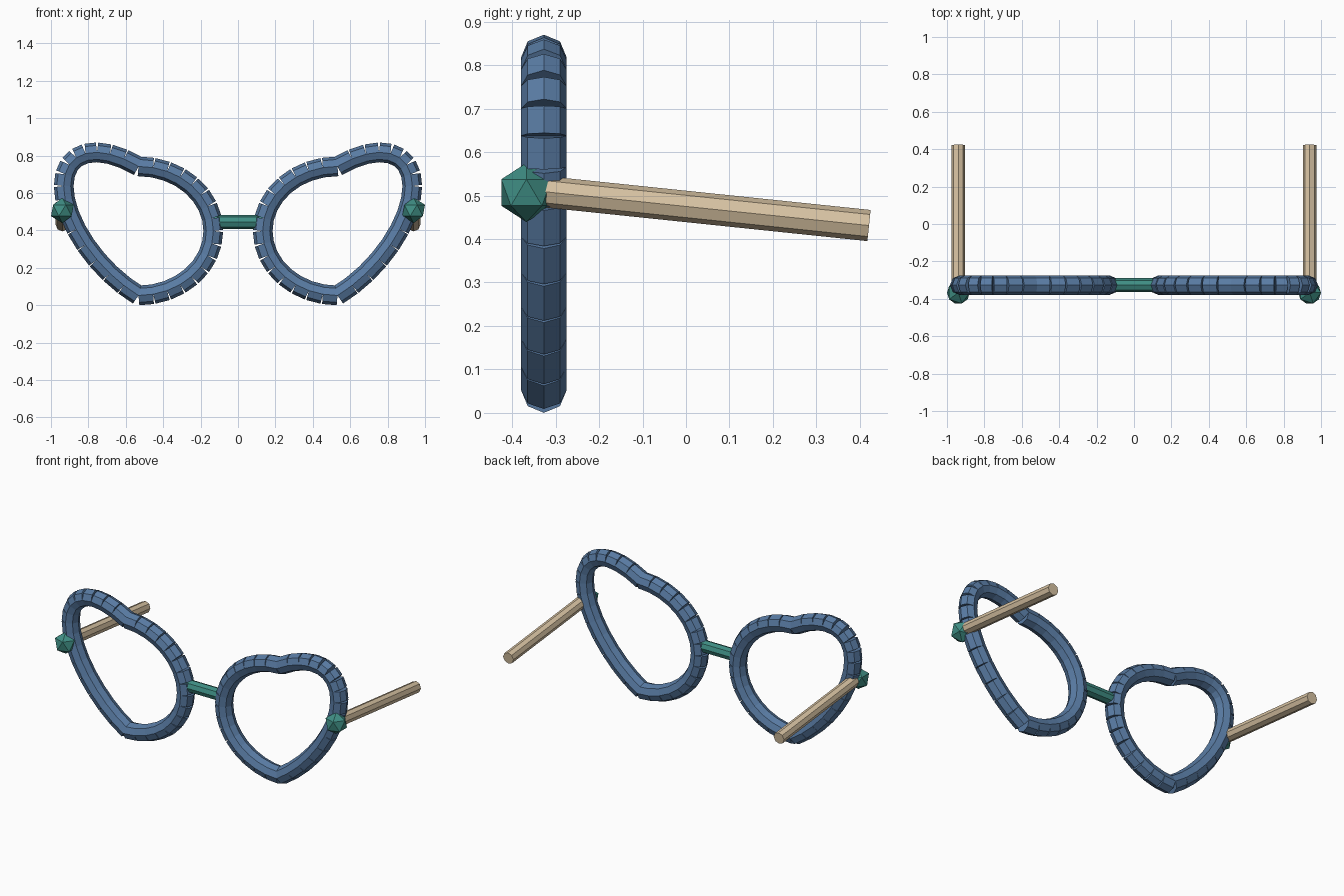
import bpy, bmesh
from math import sin, cos, pi
from mathutils import Vector, Matrix

if "Cube" in bpy.data.objects:
    bpy.data.objects.remove(bpy.data.objects["Cube"])

def material(name, rgb):
    m = bpy.data.materials.new(name)
    m.diffuse_color = (*rgb, 1)
    m.use_nodes = True
    m.node_tree.nodes["Principled BSDF"].inputs["Base Color"].default_value = m.diffuse_color
    return m

BLUE = material("rim_blue", (0.10, 0.20, 0.37))
TEAL = material("hinge_teal", (0.05, 0.27, 0.23))
TAN = material("temple_tan", (0.68, 0.54, 0.36))

def add_rod(bm, a, b, r):
    # Eight-sided capped rod running from a to b
    a, b = Vector(a), Vector(b)
    d = b - a
    rot = Vector((0, 0, 1)).rotation_difference(d.normalized()).to_matrix().to_4x4()
    bmesh.ops.create_cone(bm, cap_ends=True, segments=8, radius1=r, radius2=r,
                          depth=d.length, matrix=Matrix.Translation((a + b) / 2) @ rot)

def finish(bm, name, mat):
    bmesh.ops.recalc_face_normals(bm, faces=bm.faces)
    me = bpy.data.meshes.new(name)
    bm.to_mesh(me)
    bm.free()
    me.materials.append(mat)
    ob = bpy.data.objects.new(name, me)
    bpy.context.collection.objects.link(ob)
    return ob

RIM_Y, HINGE_X, SEGMENTS = -0.327, 0.939, 32

def rim_point(i, side):
    # Swept-up heart: half ellipse inside, lifted half ellipse outside
    t = 2 * pi * i / SEGMENTS
    return (side * (0.532 + 0.4 * sin(t)), RIM_Y,
            0.3975 + 0.345 * cos(t) + 0.24 * max(0, sin(t)))

for side, label in ((1, "right"), (-1, "left")):
    # Heart rim made of short straight rods
    bm = bmesh.new()
    for i in range(SEGMENTS):
        add_rod(bm, rim_point(i, side), rim_point(i + 1, side), 0.0525)
    finish(bm, label + "_rim", BLUE)

    # Faceted hinge stud
    bm = bmesh.new()
    bmesh.ops.create_icosphere(bm, subdivisions=1, radius=0.068)
    hinge = finish(bm, label + "_hinge", TEAL)
    hinge.location = (side * HINGE_X, -0.367, 0.507)

    # Temple arm sloping down to the back
    bm = bmesh.new()
    add_rod(bm, (side * HINGE_X, RIM_Y, 0.509), (side * HINGE_X, 0.421, 0.431), 0.036)
    finish(bm, label + "_temple", TAN)

# Nose bridge
bm = bmesh.new()
add_rod(bm, (-0.13, RIM_Y, 0.445), (0.13, RIM_Y, 0.445), 0.037)
finish(bm, "bridge", TEAL)
